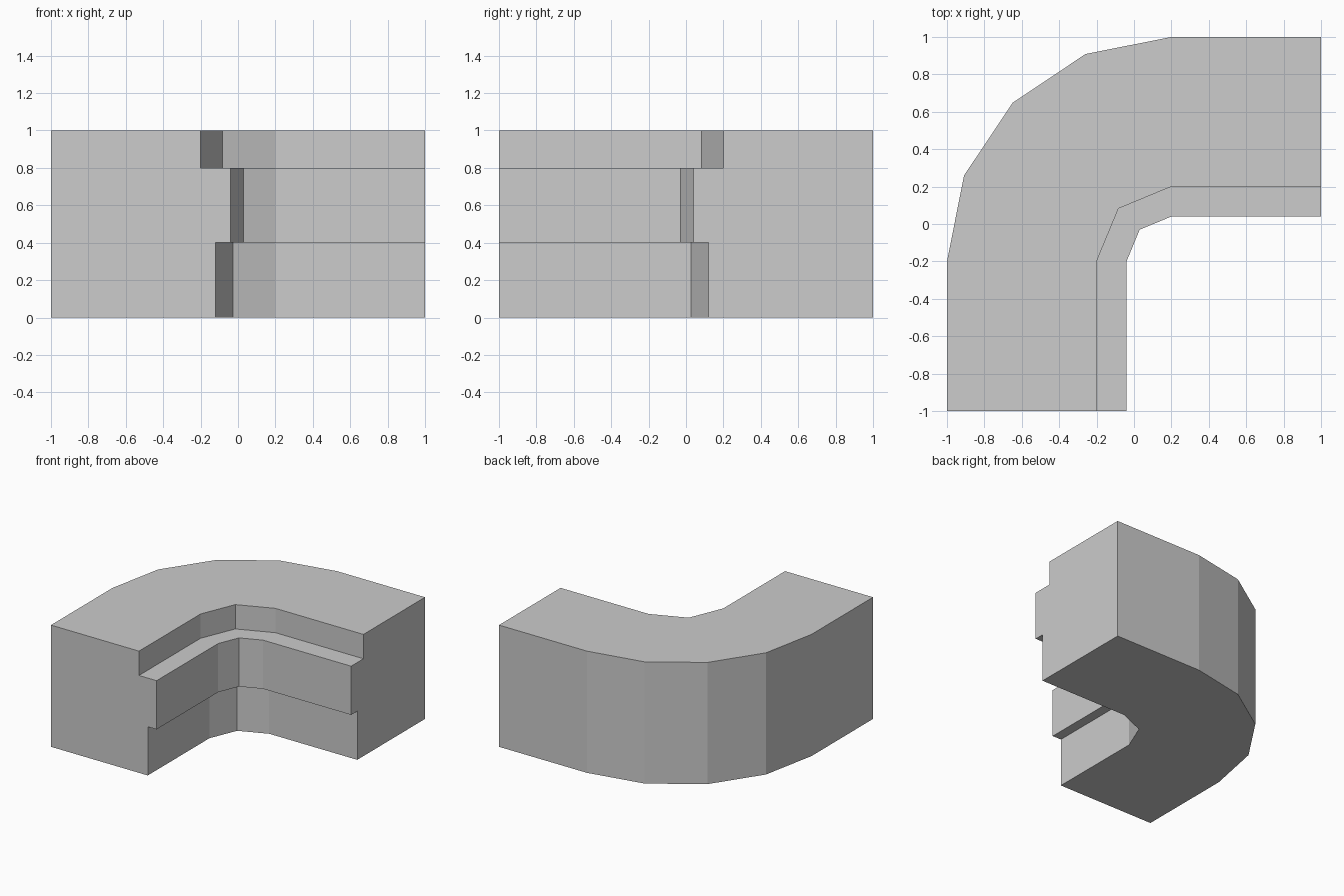
import bpy, bmesh
from math import sin, cos, radians
from mathutils import Vector

cube = bpy.data.objects.get("Cube")
if cube:
    bpy.data.objects.remove(cube, do_unlink=True)

# Single stone-grey material
grey = bpy.data.materials.new("light_grey")
grey.use_nodes = True
colour = (0.604, 0.604, 0.604, 1)
grey.diffuse_color = colour
grey.node_tree.nodes["Principled BSDF"].inputs["Base Color"].default_value = colour

# Wall cross-section: (distance from bend centre, height), stepped on the inside
OUTER = 1.2
STRAIGHT = 0.8
PROFILE = [(OUTER, 0), (OUTER, 1), (0.4, 1), (0.4, 0.8),
           (0.24, 0.8), (0.24, 0.4), (0.32, 0.4), (0.32, 0)]
CENTRE = Vector((0.2, -0.2, 0))
STEP = radians(22.5)


def section(bm, index, shift=(0, 0, 0)):
    """One cross-section; the inside bends in half as many facets as the outside."""
    a = index * STEP
    chord = cos(STEP) if index % 2 and index not in (0, 4) else 1
    # Inner facets break at the even stations, outer facets at every station
    ring = []
    for r, z in PROFILE:
        r = r if r == OUTER else r * chord
        ring.append(bm.verts.new(CENTRE + Vector(shift) + Vector((-sin(a) * r, cos(a) * r, z))))
    return ring


# Curved corner wall: straight run, quarter bend, straight run
bm = bmesh.new()
rings = [section(bm, 0, (STRAIGHT, 0, 0))]
rings += [section(bm, i) for i in range(5)]
rings += [section(bm, 4, (0, -STRAIGHT, 0))]
for a, b in zip(rings, rings[1:]):
    for i in range(len(PROFILE)):
        j = (i + 1) % len(PROFILE)
        bm.faces.new((a[i], a[j], b[j], b[i]))
bm.faces.new(rings[0])
bm.faces.new(rings[-1])

# Merge coplanar facets and face the surface outwards
bmesh.ops.recalc_face_normals(bm, faces=bm.faces)
bmesh.ops.dissolve_limit(bm, angle_limit=radians(0.5), verts=bm.verts, edges=bm.edges)

mesh = bpy.data.meshes.new("corner_wall")
bm.to_mesh(mesh)
bm.free()
mesh.materials.append(grey)
bpy.context.collection.objects.link(bpy.data.objects.new("corner_wall", mesh))
